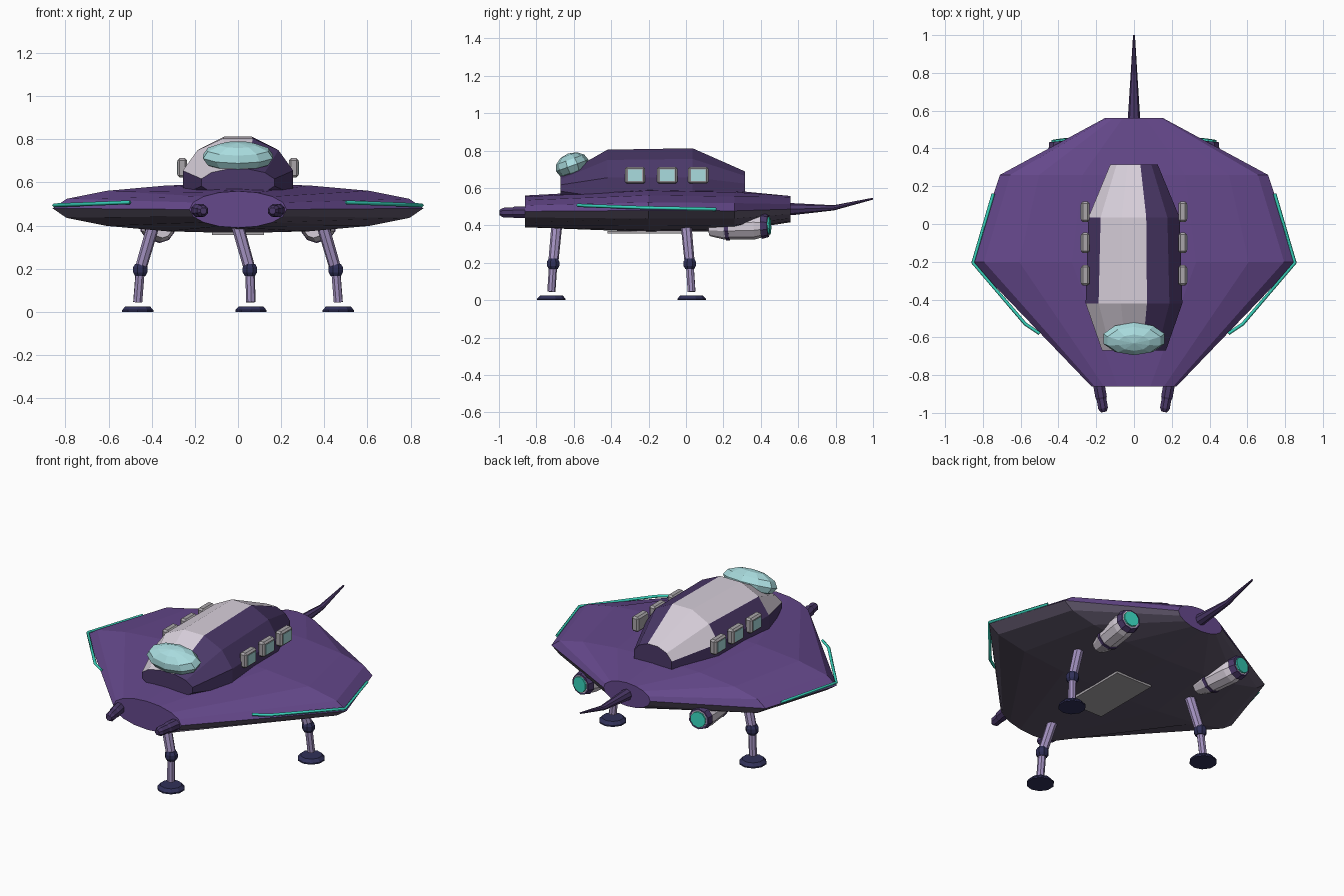
import bpy, bmesh, math
from mathutils import Vector, Matrix

if "Cube" in bpy.data.objects:
    bpy.data.objects.remove(bpy.data.objects["Cube"])


def mat(name, r, g, b):
    m = bpy.data.materials.new(name)
    m.diffuse_color = (r, g, b, 1)
    m.use_nodes = True
    m.node_tree.nodes["Principled BSDF"].inputs["Base Color"].default_value = m.diffuse_color
    return m


PURPLE = mat("purple", 0.13, 0.065, 0.26)
DARK = mat("dark_purple", 0.07, 0.04, 0.14)
BELLY = mat("belly_grey", 0.11, 0.09, 0.14)
PALE = mat("pale_panel", 0.68, 0.62, 0.70)
LILAC = mat("lilac", 0.36, 0.28, 0.52)
NAVY = mat("navy", 0.03, 0.03, 0.10)
GLASS = mat("glass", 0.40, 0.72, 0.74)
TEAL = mat("teal_light", 0.04, 0.65, 0.50)
GREY = mat("trim_grey", 0.40, 0.38, 0.40)


def finish(bm, name, *mats):
    bmesh.ops.recalc_face_normals(bm, faces=bm.faces)
    me = bpy.data.meshes.new(name)
    bm.to_mesh(me)
    bm.free()
    for m in mats:
        me.materials.append(m)
    ob = bpy.data.objects.new(name, me)
    bpy.context.collection.objects.link(ob)
    return ob


def skin(bm, rings):
    """Join rings of points into a closed skin with capped ends."""
    rows = [[bm.verts.new(p) for p in r] for r in rings]
    n = len(rows[0])
    for a, b in zip(rows, rows[1:]):
        for i in range(n):
            j = (i + 1) % n
            bm.faces.new((a[i], a[j], b[j], b[i]))
    bm.faces.new(rows[0])
    bm.faces.new(rows[-1])


def loft_y(bm, stations, sides, turn=0.0):
    """Elliptic sections along y: (y, half width, centre z, half height)."""
    ang = [2 * math.pi * (i + turn) / sides for i in range(sides)]
    skin(bm, [[(w * math.cos(a), y, zc + h * math.sin(a)) for a in ang]
              for y, w, zc, h in stations])


def turned(name, a, b, profile, sides, m):
    """Turned part from a to b, profile = (fraction along, radius)."""
    a, b = Vector(a), Vector(b)
    d = b - a
    q = d.to_track_quat('Z', 'Y')
    bm = bmesh.new()
    rings = []
    for t, r in profile:
        rings.append([a + d * t + q @ Vector((r * math.cos(k), r * math.sin(k), 0))
                      for k in (2 * math.pi * (i + 0.5) / sides for i in range(sides))])
    skin(bm, rings)
    return finish(bm, name, m)


def box(name, c, s, m, bevel=0.0):
    bm = bmesh.new()
    bmesh.ops.create_cube(bm, size=1, matrix=Matrix.Translation(c) @ Matrix.Diagonal((*s, 1)))
    if bevel:
        bmesh.ops.bevel(bm, geom=bm.edges[:], offset=bevel, segments=1, affect='EDGES')
    return finish(bm, name, m)


# Hull: wide faceted lens, purple above and grey below
bm = bmesh.new()
loft_y(bm, [(-0.86, 0.225, 0.475, 0.085), (-0.2, 0.86, 0.48, 0.115),
            (0.26, 0.71, 0.478, 0.108), (0.56, 0.155, 0.487, 0.07)], 16)
bmesh.ops.recalc_face_normals(bm, faces=bm.faces)
for f in bm.faces:
    f.material_index = int(f.normal.z < -0.3)
finish(bm, "hull", PURPLE, BELLY)

# Cabin with pale roof panels (centre and left)
bm = bmesh.new()
loft_y(bm, [(-0.67, 0.175, 0.6, 0.065), (-0.42, 0.265, 0.6, 0.212),
            (0.035, 0.25, 0.6, 0.22), (0.315, 0.13, 0.6, 0.092)], 12, 0.5)
for f in bm.faces:
    c = f.calc_center_median()
    if len(f.verts) == 4 and c.z > 0.64 and -0.19 < c.x < 0.03:
        f.material_index = 1
finish(bm, "cabin", DARK, PALE)

# Windscreen bubble
bm = bmesh.new()
bmesh.ops.create_uvsphere(bm, u_segments=10, v_segments=6, radius=1,
                          matrix=Matrix.Translation((0, -0.608, 0.72))
                          @ Matrix.Rotation(math.radians(20), 4, 'X')
                          @ Matrix.Diagonal((0.17, 0.092, 0.068, 1)))
finish(bm, "windscreen", GLASS)

# Tail spike
bm = bmesh.new()
loft_y(bm, [(0.5, 0.034, 0.487, 0.036), (0.57, 0.032, 0.487, 0.032),
            (0.79, 0.018, 0.494, 0.014), (1.0, 0.005, 0.543, 0.005)], 8)
finish(bm, "tail_spike", DARK)

# Belly hatch
box("belly_hatch", (0, -0.21, 0.364), (0.24, 0.42, 0.014), GREY)


def leg(name, top, knee, ankle):
    top, knee, ankle = map(Vector, (top, knee, ankle))
    turned(name + "_upper", top, knee, [(0, 0.029), (1, 0.027)], 8, LILAC)
    turned(name + "_lower", knee, ankle, [(0, 0.022), (1, 0.022)], 8, LILAC)
    k = Vector((0, 0, 0.028))
    turned(name + "_knee", knee - k, knee + k,
           [(0, 0.026), (0.3, 0.036), (0.7, 0.036), (1, 0.026)], 8, NAVY)
    foot = Vector((ankle.x, ankle.y, 0))
    turned(name + "_foot", foot, foot + Vector((0, 0, 0.026)),
           [(0, 0.076), (0.3, 0.076), (1, 0.06)], 10, NAVY)


leg("front_leg", (-0.005, -0.69, 0.41), (0.055, -0.71, 0.195), (0.06, -0.72, 0.045))

for s, side in ((1, "right"), (-1, "left")):
    leg(side + "_leg", (s * 0.39, 0.0, 0.41), (s * 0.453, 0.02, 0.195), (s * 0.465, 0.03, 0.045))

    # Nose gun
    turned(side + "_gun", (s * 0.195, -0.8, 0.472), (s * 0.16, -0.995, 0.468),
           [(0, 0.033), (0.6, 0.033), (0.65, 0.028), (0.9, 0.028), (1, 0.016)], 8, DARK)

    # Engine pod with bands and glowing nozzle
    a, b = Vector((s * 0.35, 0.125, 0.388)), Vector((s * 0.393, 0.45, 0.398))
    turned(side + "_engine", a, b, [(0, 0.045), (0.25, 0.067), (0.75, 0.07), (0.97, 0.052)], 10, PALE)
    turned(side + "_engine_front_band", a, b, [(0.27, 0.071), (0.33, 0.072)], 10, DARK)
    turned(side + "_engine_rear_band", a, b, [(0.86, 0.069), (0.97, 0.06)], 10, DARK)
    turned(side + "_engine_nozzle", a, b, [(0.95, 0.046), (1, 0.046)], 10, TEAL)

    # Side windows
    for i, y in enumerate((-0.272, -0.1, 0.065)):
        box(f"{side}_window_frame_{i}", (s * 0.258, y, 0.668), (0.045, 0.108, 0.09), GREY, 0.01)
        box(f"{side}_window_pane_{i}", (s * 0.277, y, 0.668), (0.012, 0.076, 0.06), GLASS)

    # Light strip along the rim
    cu = bpy.data.curves.new(side + "_light_strip", 'CURVE')
    cu.dimensions = '3D'
    cu.bevel_depth = 0.009
    cu.bevel_resolution = 0
    cu.use_fill_caps = True
    pts = [(0.50, -0.58, 0.508), (0.575, -0.53, 0.505), (0.853, -0.205, 0.494), (0.745, 0.16, 0.487)]
    sp = cu.splines.new('POLY')
    sp.points.add(len(pts) - 1)
    for p, (x, y, z) in zip(sp.points, pts):
        p.co = (s * x, y, z, 1)
    cu.materials.append(TEAL)
    bpy.context.collection.objects.link(bpy.data.objects.new(side + "_light_strip", cu))
